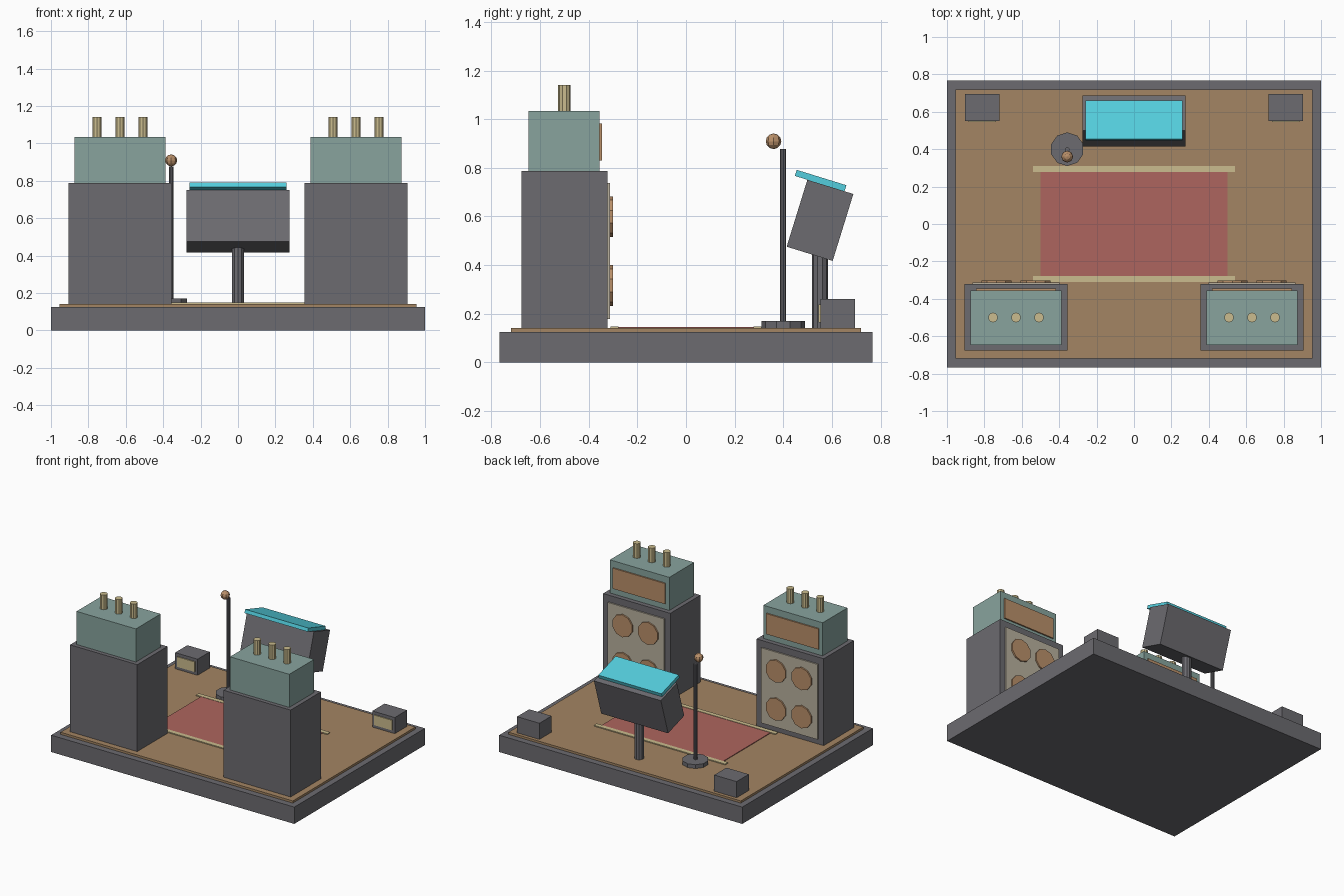
import bpy, math
from mathutils import Matrix

if "Cube" in bpy.data.objects:
    bpy.data.objects.remove(bpy.data.objects["Cube"])


def mat(name, r, g, b):
    lin = [((c / 255 + 0.055) / 1.055) ** 2.4 for c in (r, g, b)]
    m = bpy.data.materials.new(name)
    m.diffuse_color = (*lin, 1)
    m.use_nodes = True
    m.node_tree.nodes["Principled BSDF"].inputs["Base Color"].default_value = m.diffuse_color
    return m


GREY = mat("charcoal_grey", 108, 107, 112)
WOOD = mat("floor_wood", 163, 133, 99)
RED = mat("rug_red", 174, 101, 94)
SAND = mat("sand", 203, 188, 142)
TEAL = mat("pale_teal", 136, 164, 158)
CYAN = mat("screen_cyan", 84, 206, 221)
COPPER = mat("copper", 186, 144, 106)
CLOTH = mat("grille_cloth", 184, 176, 158)


def finish(name, material):
    o = bpy.context.object
    o.name = name
    o.data.materials.append(material)
    return o


def box(name, material, x, y, z):
    """Box given by (min, max) ranges."""
    bpy.ops.mesh.primitive_cube_add(size=1)
    o = finish(name, material)
    spans = (x, y, z)
    size = [b - a for a, b in spans]
    mid = [(a + b) / 2 for a, b in spans]
    o.data.transform(Matrix.Diagonal((*size, 1)))
    o.location = mid
    return o


def cyl(name, material, r, depth, loc, rot=(0, 0, 0), n=10):
    bpy.ops.mesh.primitive_cylinder_add(vertices=n, radius=r, depth=depth,
                                        location=loc, rotation=rot)
    return finish(name, material)


# Stage with floor, rug and rug fringes
box("stage_base", GREY, (-1, 1), (-0.767, 0.767), (0, 0.125))
box("stage_floor", WOOD, (-0.955, 0.955), (-0.72, 0.72), (0.125, 0.141))
box("rug", RED, (-0.5, 0.5), (-0.277, 0.28), (0.141, 0.146))
for name, s in (("front", -1), ("back", 1)):
    box("rug_fringe_" + name, SAND, (-0.54, 0.54),
        sorted((s * 0.278, s * 0.311)), (0.141, 0.148))

for side, s in (("left", -1), ("right", 1)):
    cx = s * 0.631
    # Speaker cabinet with grille and four cones facing the back
    box("cabinet_" + side, GREY, (cx - 0.276, cx + 0.276), (-0.677, -0.322), (0.141, 0.787))
    box("grille_" + side, CLOTH, (cx - 0.232, cx + 0.232), (-0.323, -0.312), (0.178, 0.737))
    for dx in (-0.105, 0.105):
        for z in (0.316, 0.599):
            cyl("speaker_cone_" + side, COPPER, 0.084, 0.014, (cx + dx, -0.308, z),
                (math.pi / 2, 0, 0))
    # Amplifier head with control panel and three tubes
    box("amp_head_" + side, TEAL, (cx - 0.244, cx + 0.244), (-0.647, -0.356), (0.787, 1.033))
    box("amp_panel_" + side, COPPER, (cx - 0.215, cx + 0.215), (-0.357, -0.346), (0.83, 0.983))
    for dx in (-0.123, 0, 0.123):
        cyl("amp_tube_" + side, SAND, 0.026, 0.11, (cx + dx, -0.5, 1.086))
    # Floor monitor with front grille
    bx = s * 0.811
    box("floor_monitor_" + side, GREY, (bx - 0.092, bx + 0.092), (0.552, 0.695), (0.141, 0.261))
    box("monitor_grille_" + side, SAND, (bx - 0.073, bx + 0.073), (0.545, 0.553), (0.163, 0.238))

# Console on a post, tilted towards the back, with screen on top
cyl("console_post", GREY, 0.033, 0.37, (0, 0.551, 0.325))
tilt = Matrix.Translation((0, 0.551, 0.584)) @ Matrix.Rotation(-0.3, 4, 'X')
for o in (box("console_body", GREY, (-0.275, 0.275), (-0.099, 0.099), (-0.144, 0.144)),
          box("console_screen", CYAN, (-0.26, 0.26), (-0.153, 0.061), (0.144, 0.17))):
    o.matrix_world = tilt @ Matrix.Translation(o.location)

# Microphone stand
cyl("mic_base", GREY, 0.09, 0.029, (-0.357, 0.4, 0.155))
cyl("mic_rod", GREY, 0.0125, 0.71, (-0.357, 0.398, 0.522))
bpy.ops.mesh.primitive_uv_sphere_add(segments=8, ring_count=6, radius=0.032,
                                     location=(-0.357, 0.36, 0.909))
finish("mic_head", COPPER)
